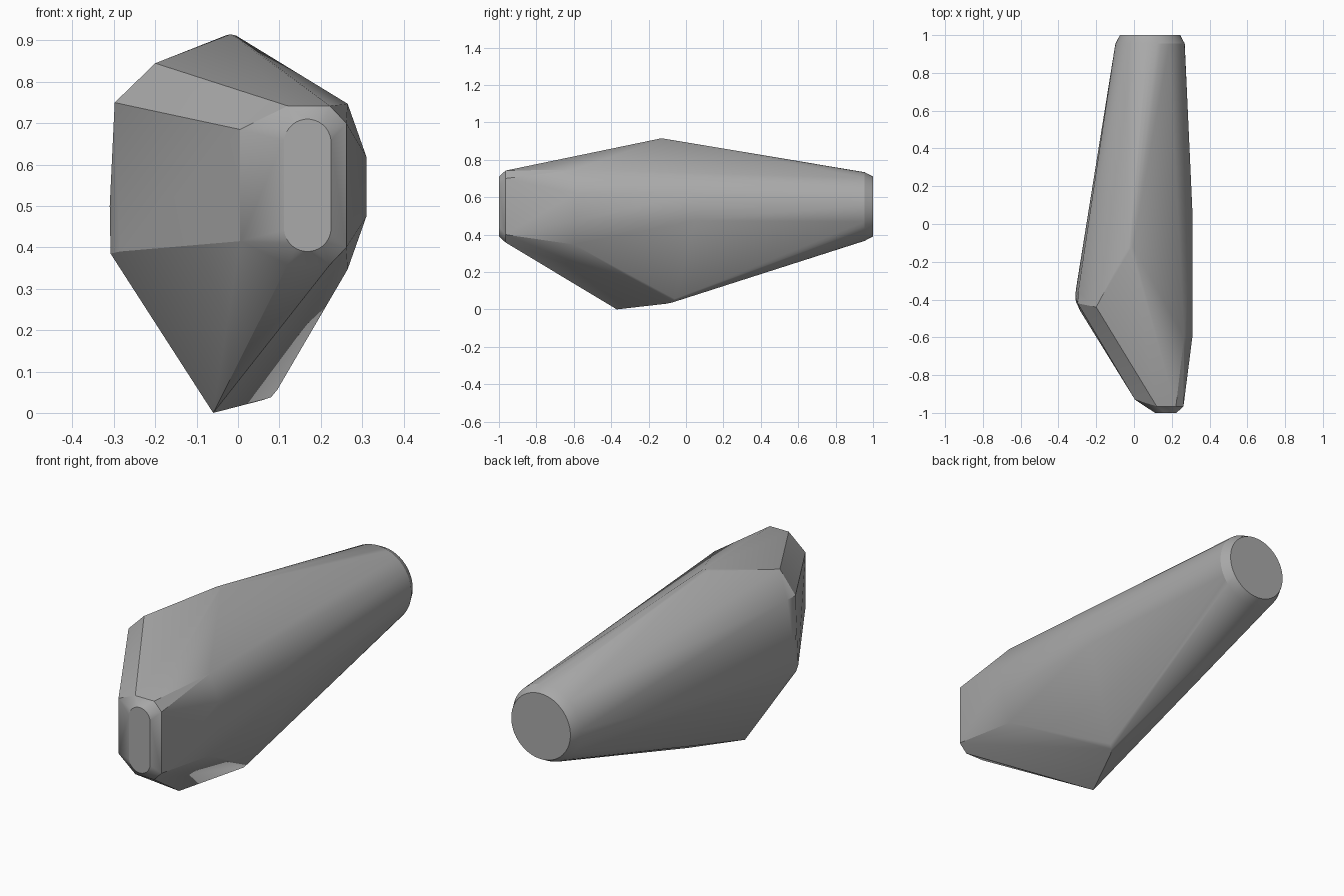
import bpy, bmesh
from math import sin, cos, pi, radians

cube = bpy.data.objects.get("Cube")
if cube:
    bpy.data.objects.remove(cube, do_unlink=True)

mat = bpy.data.materials.new("stone grey")
mat.use_nodes = True
colour = (0.4, 0.4, 0.4, 1)
mat.diffuse_color = colour
mat.node_tree.nodes["Principled BSDF"].inputs["Base Color"].default_value = colour


def ring(y, r, cx, cz, half=0.0, n=48):
    """Circle, or upright stadium when half > 0, in the plane y."""
    pts = []
    for i in range(n):
        a = 2 * pi * (i + 0.5) / n
        pts.append((cx + r * cos(a), y, cz + r * sin(a) + (half if sin(a) > 0 else -half)))
    return pts


# Tapered round tail with a chamfered end
points = ring(1.0, 0.16, 0.085, 0.55) + ring(0.955, 0.184, 0.085, 0.55)
# Slim nose with a rounded flat tip
points += ring(-1.0, 0.057, 0.168, 0.55, half=0.103, n=32)
# Chamfer corners behind the nose tip
for z_side in (-1, 1):
    for x, y, h in ((0.262, -0.965, 0.15), (0.222, -0.965, 0.192),
                    (0.12, -0.965, 0.192), (0.005, -0.93, 0.135)):
        points.append((x, y, 0.55 + z_side * h))
    # Flat panel and shoulder corners on the left side
    points.append((0.31, -0.59, 0.547 + z_side * 0.073))
    points.append((0.31, 0.05, 0.547 + z_side * 0.073))
    points.append((0.265, -0.6, 0.547 + z_side * 0.2))
# Ridge along the top
points += [(-0.03, -0.12, 0.912), (-0.005, -0.12, 0.912), (-0.018, -0.13, 0.915),
           (-0.2, -0.44, 0.845)]
# Rounded right-hand edge
points += [(-0.298, -0.42, 0.75), (-0.296, -0.36, 0.75), (-0.275, -0.46, 0.745),
           (-0.31, -0.39, 0.5),
           (-0.308, -0.41, 0.385), (-0.308, -0.35, 0.385), (-0.285, -0.46, 0.39)]
# Keel along the bottom
points += [(-0.06, -0.37, 0.0), (0.06, -0.1, 0.031), (0.08, -0.07, 0.038),
           (0.095, -0.06, 0.056)]

# Wrap everything in one faceted body
bm = bmesh.new()
for p in points:
    bm.verts.new(p)
hull = bmesh.ops.convex_hull(bm, input=bm.verts)
loose = [v for v in bm.verts if not v.link_faces]
bmesh.ops.delete(bm, geom=loose, context='VERTS')
bmesh.ops.dissolve_limit(bm, angle_limit=radians(1), verts=bm.verts, edges=bm.edges)
bmesh.ops.recalc_face_normals(bm, faces=bm.faces)
mesh = bpy.data.meshes.new("faceted_body")
bm.to_mesh(mesh)
bm.free()
mesh.materials.append(mat)
body = bpy.data.objects.new("faceted_body", mesh)
bpy.context.collection.objects.link(body)
bpy.ops.object.select_all(action='DESELECT')
body.select_set(True)
bpy.context.view_layer.objects.active = body
bpy.ops.object.shade_smooth_by_angle(angle=radians(20))
